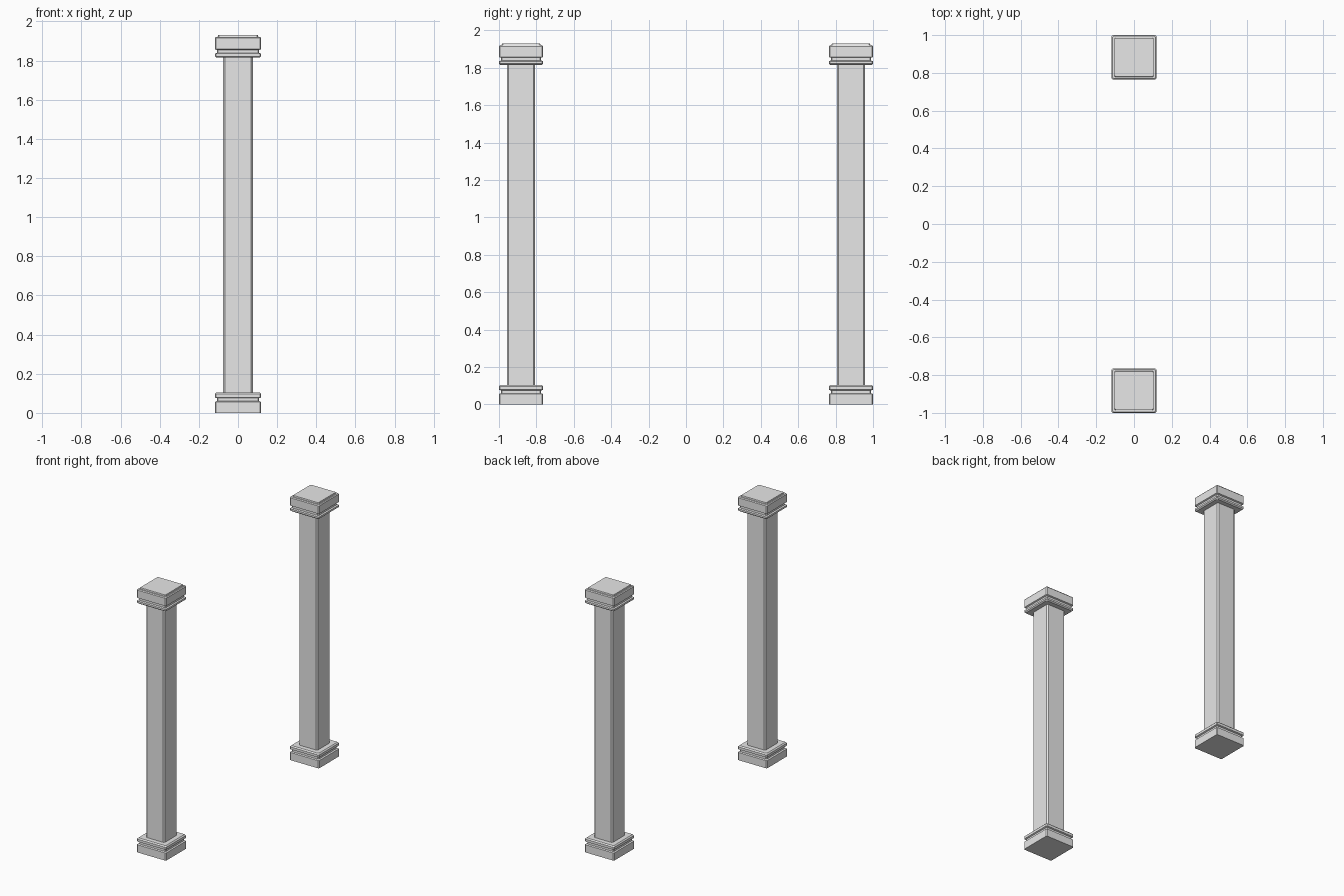
import bpy
import bmesh

if "Cube" in bpy.data.objects:
    bpy.data.objects.remove(bpy.data.objects["Cube"], do_unlink=True)

stone = bpy.data.materials.new("grey stone")
stone.diffuse_color = (0.8, 0.8, 0.8, 1)
stone.use_nodes = True
stone.node_tree.nodes["Principled BSDF"].inputs["Base Color"].default_value = (0.8, 0.8, 0.8, 1)


def square_loft(name, y, profile, chamfer):
    """Stack chamfered squares given as (half width, height), closed at both ends."""
    bm = bmesh.new()
    rings = []
    for h, z in profile:
        c = h - chamfer
        outline = [(h, -c), (h, c), (c, h), (-c, h), (-h, c), (-h, -c), (-c, -h), (c, -h)]
        rings.append([bm.verts.new((px, py, z)) for px, py in outline])
    for low, high in zip(rings, rings[1:]):
        for i in range(len(low)):
            j = (i + 1) % len(low)
            bm.faces.new((low[i], low[j], high[j], high[i]))
    bm.faces.new(rings[0])
    bm.faces.new(rings[-1])
    bmesh.ops.recalc_face_normals(bm, faces=bm.faces)
    mesh = bpy.data.meshes.new(name)
    bm.to_mesh(mesh)
    bm.free()
    mesh.materials.append(stone)
    obj = bpy.data.objects.new(name, mesh)
    obj.location.y = y
    bpy.context.collection.objects.link(obj)


# Base block, groove and bevelled upper flange
base = [(0.118, 0), (0.118, 0.056), (0.108, 0.06), (0.108, 0.075),
        (0.118, 0.079), (0.118, 0.097), (0.110, 0.105)]
# Bevelled lower flange, groove, capital block and raised top plate
capital = [(0.110, 1.815), (0.118, 1.822), (0.118, 1.835), (0.108, 1.839),
           (0.108, 1.854), (0.118, 1.858), (0.118, 1.915), (0.113, 1.921),
           (0.104, 1.921), (0.102, 1.93)]
shaft = [(0.076, 0.10), (0.076, 1.82)]

for side, y in (("front", -0.882), ("back", 0.882)):
    square_loft(side + "_column_base", y, base, 0.006)
    square_loft(side + "_column_shaft", y, shaft, 0.01)
    square_loft(side + "_column_capital", y, capital, 0.006)
